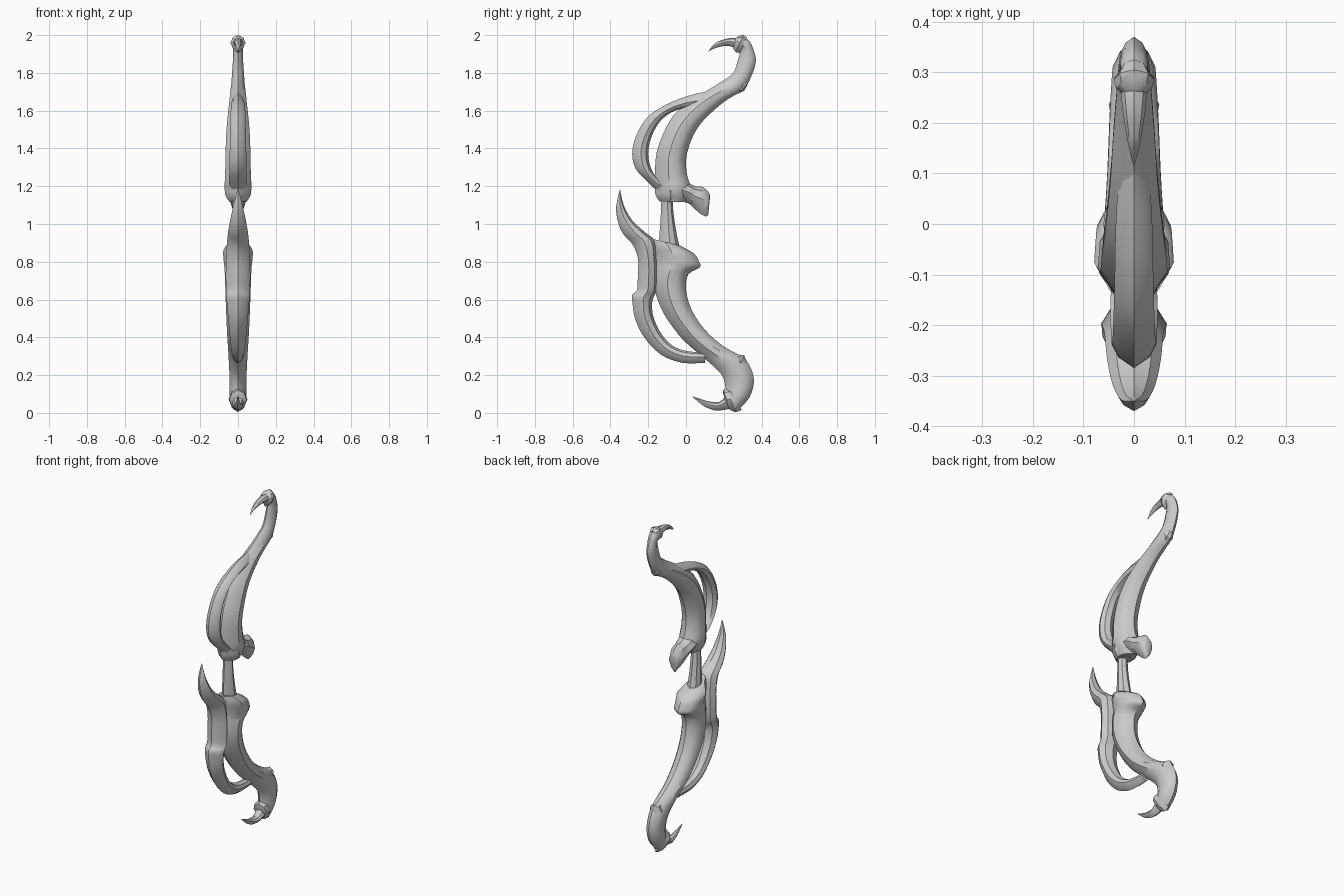
import bpy, bmesh, math

# Half cross-sections: (position from front edge to back edge, share of half width)
LIMB = [(0, 0), (.14, .55), (.42, 1), (.68, .95), (.88, .62), (1, 0)]
HORN = [(0, 0), (.25, .7), (.55, 1), (.85, .7), (1, 0)]


def spline(a, b, c, d, t):
    return .5 * (2*b + (c - a)*t + (2*a - 5*b + 4*c - d)*t*t + (3*b - a - 3*c + d)*t**3)


def loft(name, stations, section, steps=3):
    """Skin stations (y, z of front edge, y, z of back edge, half width), smoothed lengthwise."""
    n = len(stations)
    rows = []
    for i in range(n - 1):
        four = [stations[min(max(k, 0), n - 1)] for k in range(i - 1, i + 3)]
        rows += [[spline(*v, s / steps) for v in zip(*four)] for s in range(steps)]
    rows.append(stations[-1])
    ring = section + [(t, -w) for t, w in section[-2:0:-1]]
    bm = bmesh.new()
    loops = []
    for y0, z0, y1, z1, w in rows:
        loops.append([bm.verts.new((k * w, y0 + (y1 - y0)*t, z0 + (z1 - z0)*t)) for t, k in ring])
    m = len(ring)
    for a, b in zip(loops, loops[1:]):
        for j in range(m):
            bm.faces.new((a[j], a[(j+1) % m], b[(j+1) % m], b[j]))
    bm.faces.new(loops[0])
    bm.faces.new(loops[-1])
    bmesh.ops.recalc_face_normals(bm, faces=bm.faces)
    me = bpy.data.meshes.new(name)
    bm.to_mesh(me)
    bm.free()
    ob = bpy.data.objects.new(name, me)
    bpy.context.collection.objects.link(ob)
    bpy.ops.object.select_all(action='DESELECT')
    ob.select_set(True)
    bpy.context.view_layer.objects.active = ob
    bpy.ops.object.shade_smooth_by_angle(angle=math.radians(35))
    return ob


# Upper limb, from the grip to the curled tip
loft("upper_limb", [
    (-.14, 1.12, 0, 1.115, .045), (-.165, 1.18, .03, 1.18, .07), (-.165, 1.27, .008, 1.25, .068),
    (-.155, 1.38, 0, 1.34, .066), (-.12, 1.48, .03, 1.45, .063), (-.07, 1.57, .085, 1.54, .056),
    (.01, 1.645, .18, 1.63, .047), (.10, 1.70, .245, 1.675, .042), (.19, 1.755, .305, 1.71, .036),
    (.25, 1.80, .345, 1.78, .032), (.275, 1.87, .37, 1.86, .027), (.285, 1.91, .36, 1.915, .026),
    (.278, 1.93, .338, 1.965, .028), (.262, 1.935, .30, 1.995, .026)], LIMB)

# Rear knob of the upper limb
loft("upper_knob", [
    (-.12, 1.14, -.10, 1.25, .055), (0, 1.115, .005, 1.22, .06), (.04, 1.085, .05, 1.20, .05),
    (.075, 1.055, .09, 1.195, .046), (.105, 1.04, .122, 1.165, .034), (.118, 1.05, .127, 1.14, .02)], HORN)

# Open arc in front of the upper limb
loft("upper_arc", [
    (.10, 1.70, .10, 1.62, .03), (0, 1.675, .005, 1.615, .036), (-.11, 1.63, -.075, 1.592, .038),
    (-.205, 1.565, -.14, 1.54, .04), (-.265, 1.465, -.185, 1.455, .042), (-.285, 1.37, -.20, 1.37, .044),
    (-.265, 1.29, -.185, 1.295, .045), (-.205, 1.225, -.155, 1.245, .047),
    (-.145, 1.165, -.11, 1.22, .045), (-.12, 1.13, -.08, 1.19, .04)], HORN)

# Collar at the foot of the upper limb
loft("upper_grip_collar", [
    (-.165, 1.19, -.02, 1.19, .071), (-.16, 1.15, -.02, 1.15, .066), (-.14, 1.12, -.04, 1.115, .045)], HORN)

# Handle
loft("grip", [(-.13, 1.18, -.07, 1.18, .028), (-.132, 1.08, -.068, 1.08, .03),
              (-.138, .98, -.055, .98, .034), (-.145, .88, -.035, .88, .04)], HORN)

# Lower limb with its rear spur
loft("lower_limb", [
    (-.172, .92, -.03, .885, .045), (-.17, .88, .04, .845, .076), (-.165, .835, .07, .80, .077),
    (-.165, .79, .073, .77, .073), (-.165, .74, .012, .733, .07), (-.165, .65, 0, .65, .067),
    (-.12, .53, .03, .545, .063), (-.04, .415, .10, .44, .058), (.03, .345, .195, .355, .053),
    (.125, .265, .30, .295, .049), (.19, .20, .342, .24, .046), (.208, .14, .36, .165, .044),
    (.207, .105, .335, .08, .044), (.205, .08, .27, .008, .036)], LIMB)

# Front blade that runs down into the lower open arc
loft("lower_blade", [
    (-.35, 1.185, -.349, 1.183, .002), (-.37, 1.09, -.33, 1.10, .025), (-.36, 1.01, -.285, 1.02, .042),
    (-.335, .95, -.215, .955, .053), (-.285, .895, -.165, .91, .058), (-.255, .82, -.155, .82, .063),
    (-.255, .73, -.15, .73, .065), (-.26, .65, -.155, .65, .064), (-.285, .625, -.172, .61, .062),
    (-.282, .57, -.18, .57, .058), (-.27, .50, -.17, .50, .052), (-.225, .405, -.125, .41, .044),
    (-.135, .31, -.07, .355, .036), (-.02, .265, 0, .328, .03), (.10, .265, .10, .32, .025)], HORN)

# Claws and the collars they grow from
loft("upper_claw", [
    (.285, 1.92, .285, 1.985, .028), (.225, 1.943, .235, 1.985, .023), (.175, 1.937, .188, 1.973, .016),
    (.143, 1.926, .15, 1.954, .009), (.115, 1.912, .117, 1.913, .001)], HORN)
loft("upper_claw_collar", [
    (.285, 1.905, .325, 1.985, .026), (.262, 1.91, .305, 2.0, .04), (.25, 1.93, .285, 1.998, .036),
    (.248, 1.94, .262, 1.985, .02)], HORN, 1)
loft("lower_claw", [
    (.225, .02, .215, .095, .03), (.165, .012, .18, .06, .026), (.125, .022, .14, .058, .02),
    (.085, .042, .10, .066, .012), (.033, .086, .036, .088, .001)], HORN)
loft("lower_claw_collar", [
    (.295, .015, .245, .13, .036), (.265, .003, .212, .13, .05), (.24, .012, .197, .12, .046),
    (.225, .022, .197, .10, .03)], HORN, 1)

# Small raised bands behind the bends of both limbs
loft("upper_back_spur", [
    (.27, 1.75, .275, 1.69, .02), (.28, 1.76, .308, 1.705, .03), (.30, 1.78, .325, 1.735, .02)], HORN, 1)
loft("lower_back_spur", [
    (.25, .25, .27, .31, .025), (.265, .23, .308, .305, .04), (.28, .22, .325, .265, .025)], HORN, 1)
